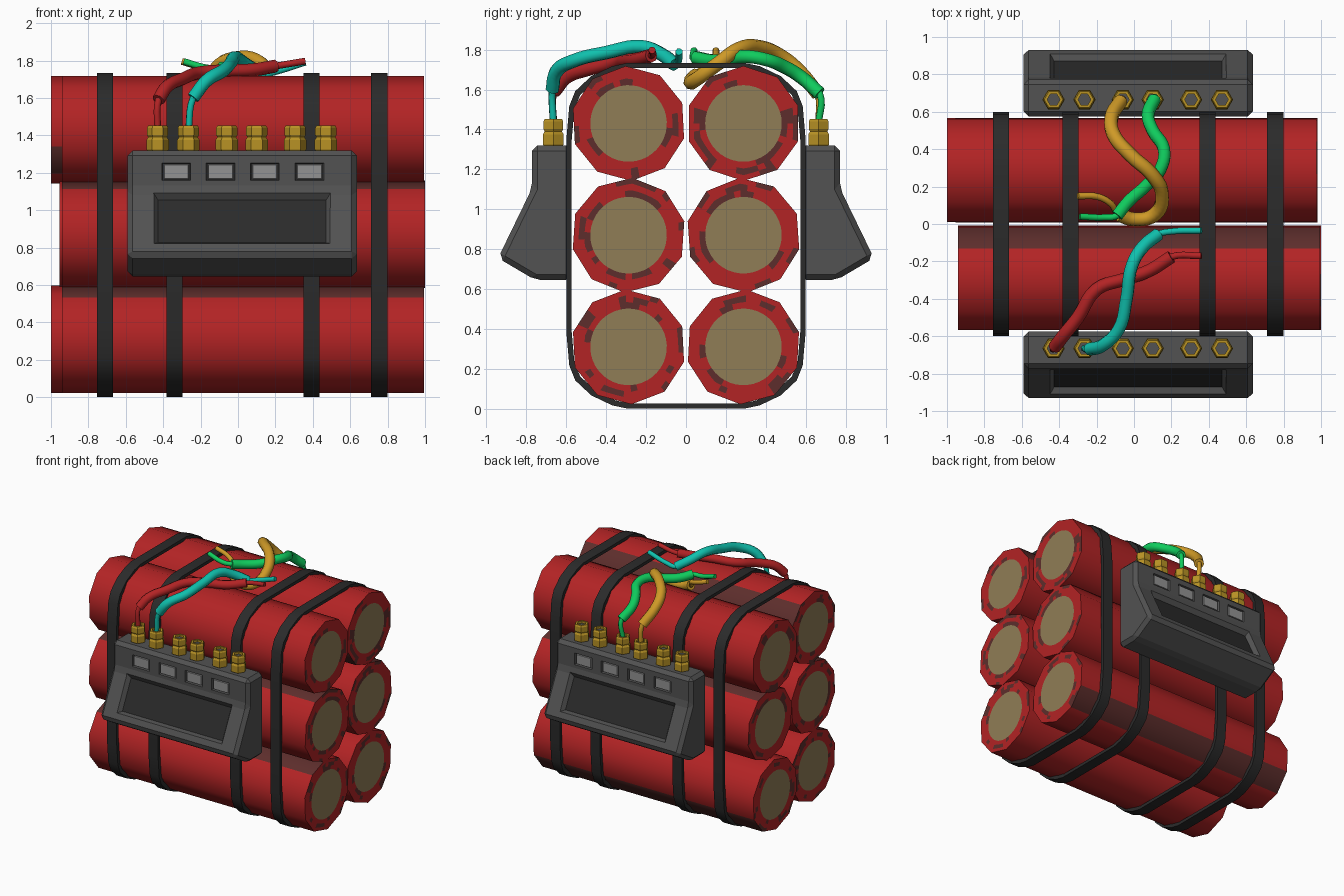
import bpy, bmesh, math, random
from mathutils import Vector, Matrix

if "Cube" in bpy.data.objects:
    bpy.data.objects.remove(bpy.data.objects["Cube"])

random.seed(4)

def material(name, r, g, b):
    m = bpy.data.materials.new(name)
    m.diffuse_color = (r, g, b, 1)
    m.use_nodes = True
    m.node_tree.nodes["Principled BSDF"].inputs["Base Color"].default_value = m.diffuse_color
    return m

RED = material("red paper", 0.45, 0.017, 0.018)
SCUFF = material("scuffed dark red", 0.11, 0.027, 0.025)
TAN = material("tan filling", 0.28, 0.205, 0.093)
CASE = material("grey case", 0.085, 0.085, 0.085)
BLACK = material("black band", 0.024, 0.024, 0.024)
BUTTON = material("light grey button", 0.29, 0.29, 0.29)
GOLD = material("gold connector", 0.48, 0.29, 0.018)
TEAL = material("teal wire", 0.005, 0.53, 0.42)
GREEN = material("green wire", 0.005, 0.60, 0.11)
AMBER = material("amber wire", 0.62, 0.32, 0.02)

def finish(bm, name, mats, angle=None, recalc=True):
    if recalc:
        bmesh.ops.recalc_face_normals(bm, faces=bm.faces)
    me = bpy.data.meshes.new(name)
    bm.to_mesh(me)
    bm.free()
    for m in mats:
        me.materials.append(m)
    ob = bpy.data.objects.new(name, me)
    bpy.context.collection.objects.link(ob)
    bpy.ops.object.select_all(action='DESELECT')
    ob.select_set(True)
    bpy.context.view_layer.objects.active = ob
    if angle:
        bpy.ops.object.shade_smooth_by_angle(angle=math.radians(angle))
    return ob

# Red tubes: ten-sided wall, scuffed end rings, tan filling
def stick(name, y, z, x0, x1, dark, turn, r=0.288):
    bm = bmesh.new()
    cor = [(y + r * math.cos(a), z + r * math.sin(a))
           for a in (math.radians(18 + turn + 36 * k) for k in range(10))]
    ends = [[bm.verts.new((x, *c)) for c in cor] for x in (x0, x1)]
    for k in range(10):
        j = (k + 1) % 10
        f = bm.faces.new((ends[0][k], ends[0][j], ends[1][j], ends[1][k]))
        f.normal_update()
        if f.normal.y * (cor[k][0] - y) + f.normal.z * (cor[k][1] - z) < 0:
            f.normal_flip()
        f.material_index = 1 if k == dark else 0
    for x, side in ((x0, -1), (x1, 1)):
        rings = []
        for t in (0, 0.3, 0.65, 1):
            ring = []
            for i in range(40):
                a, b = Vector(cor[i // 4]), Vector(cor[(i // 4 + 1) % 10])
                p = a.lerp(b, (i % 4) / 4)
                c = Vector((y, z))
                q = c + (p - c).normalized() * 0.192
                ring.append(bm.verts.new((x, *p.lerp(q, t))))
            rings.append(ring)
        caps = []
        for a, b in zip(rings, rings[1:]):
            run = 0
            for i in range(40):
                j = (i + 1) % 40
                f = bm.faces.new((a[i], a[j], b[j], b[i]))
                if run == 0 and random.random() < 0.13:
                    run = random.randint(1, 3)
                if run:
                    f.material_index = 1
                    run -= 1
                caps.append(f)
        disc = bm.faces.new(rings[-1])
        disc.material_index = 2
        for f in caps + [disc]:
            f.normal_update()
            if f.normal.x * side < 0:
                f.normal_flip()
    finish(bm, name, [RED, SCUFF, TAN], 40, False)

for name, y, z, x0, x1, dark, turn in (
        ("front_top_stick", -0.288, 1.43, -0.94, 0.995, 0, 3),
        ("front_middle_stick", -0.288, 0.87, -0.94, 1.0, 2, -4),
        ("front_bottom_stick", -0.288, 0.31, -0.94, 0.995, 2, 3),
        ("back_top_stick", 0.288, 1.43, -1.0, 0.975, 5, 0),
        ("back_middle_stick", 0.288, 0.87, -0.955, 0.98, 1, 4),
        ("back_bottom_stick", 0.288, 0.31, -1.0, 0.975, 8, -3)):
    stick(name, y, z, x0, x1, dark, turn)

# Black straps wrapped round the bundle
quarter = [(0.6, 0.48), (0.585, 0.65), (0.555, 0.725), (0.475, 0.80), (0.37, 0.85), (0.29, 0.867)]
loop = quarter + [(-y, z) for y, z in quarter[::-1]]
loop += [(-y, -z) for y, z in quarter] + [(y, -z) for y, z in quarter[::-1]]
for n, x in enumerate((-0.711, -0.34, 0.393, 0.755)):
    bm = bmesh.new()
    rows = [[bm.verts.new((x + dx, py * ky, 0.867 + pz * kz)) for py, pz in loop]
            for dx, ky, kz in ((-0.043, 1, 1), (0.043, 1, 1), (0.043, 0.957, 0.971), (-0.043, 0.957, 0.971))]
    for i in range(len(loop)):
        j = (i + 1) % len(loop)
        for a in range(4):
            b = (a + 1) % 4
            bm.faces.new((rows[a][i], rows[a][j], rows[b][j], rows[b][i]))
    finish(bm, f"strap_{n + 1}", [BLACK], 35)

# Control boxes, one on each long side
SLOPE = Vector((0, -0.897, 0.442))
FRONT = Vector((0, -1, 0))
PROFILE = [(-0.575, 1.32), (-0.772, 1.32), (-0.772, 1.105), (-0.942, 0.755), (-0.755, 0.645), (-0.575, 0.645)]
BUTTONS = (-0.33, -0.093, 0.143, 0.382)
PLUGS = (-0.43, -0.265, -0.06, 0.10, 0.305, 0.47)

def block(bm, x, y, z, n, w, h, top, bottom, taper):
    """Box on a face: local z follows the normal, its lower end narrowed by taper."""
    up = n.cross(Vector((1, 0, 0)))
    o = Vector((x, y, z))
    def ring(d, t):
        return [bm.verts.new(o + Vector((sx * (w / 2 - t), 0, 0)) + up * sy * (h / 2 - t) + n * d)
                for sx, sy in ((-1, -1), (1, -1), (1, 1), (-1, 1))]
    a, b = ring(top, 0), ring(bottom, taper)
    bm.faces.new(a)
    bm.faces.new(b)
    for i in range(4):
        j = (i + 1) % 4
        bm.faces.new((a[i], a[j], b[j], b[i]))

def sided(bm, s):
    for v in bm.verts:
        v.co.y *= s

for side, s in (("front", 1), ("back", -1)):
    bm = bmesh.new()
    ends = [[bm.verts.new((x, *p)) for p in PROFILE] for x in (-0.59, 0.635)]
    for e in ends:
        bm.faces.new(e)
    for i in range(6):
        j = (i + 1) % 6
        bm.faces.new((ends[0][i], ends[0][j], ends[1][j], ends[1][i]))
    sided(bm, s)
    bmesh.ops.recalc_face_normals(bm, faces=bm.faces)
    bmesh.ops.bevel(bm, geom=bm.edges[:], offset=0.027, segments=1, affect='EDGES')
    case = finish(bm, side + "_control_case", [CASE])

    # recesses for screen and buttons
    bm = bmesh.new()
    block(bm, 0.022, -0.846, 0.955, SLOPE, 0.97, 0.325, 0.02, -0.04, 0.04)
    for x in BUTTONS:
        block(bm, x, -0.772, 1.205, FRONT, 0.165, 0.105, 0.02, -0.025, 0.012)
    sided(bm, s)
    cutter = finish(bm, side + "_recess_cutter", [CASE])
    cutter.hide_render = True
    bpy.context.view_layer.objects.active = case
    mod = case.modifiers.new("recesses", 'BOOLEAN')
    mod.operation = 'DIFFERENCE'
    mod.object = cutter
    bpy.ops.object.modifier_apply(modifier=mod.name)
    bpy.data.objects.remove(cutter)

    # dark screen and light buttons
    bm = bmesh.new()
    block(bm, 0.022, -0.846, 0.955, SLOPE, 0.902, 0.257, -0.034, -0.041, 0)
    sided(bm, s)
    finish(bm, side + "_screen", [BLACK])
    bm = bmesh.new()
    for x in BUTTONS:
        block(bm, x, -0.772, 1.205, FRONT, 0.128, 0.074, -0.004, -0.03, -0.006)
    sided(bm, s)
    finish(bm, side + "_buttons", [BUTTON])

    # hexagonal gold connectors with a grey socket
    lathe = [(0.05, 1.31), (0.06, 1.325), (0.06, 1.375), (0.05, 1.39), (0.057, 1.402),
             (0.057, 1.44), (0.05, 1.452), (0.034, 1.452), (0.034, 1.435)]
    bm = bmesh.new()
    for x in PLUGS:
        rings = [[bm.verts.new((x + r * math.cos(k * math.pi / 3), -0.665 + r * math.sin(k * math.pi / 3), z))
                  for k in range(6)] for r, z in lathe]
        for a, b in zip(rings, rings[1:]):
            for i in range(6):
                j = (i + 1) % 6
                bm.faces.new((a[i], a[j], b[j], b[i]))
        bm.faces.new(rings[0])
        bm.faces.new(rings[-1]).material_index = 1
    sided(bm, s)
    finish(bm, side + "_connectors", [GOLD, CASE])

# Wires: thin core along the whole path, thick sheath over the middle
def wire(name, mat, pts, first, last, thick=0.035):
    cu = bpy.data.curves.new(name, 'CURVE')
    cu.dimensions = '3D'
    cu.bevel_depth = 1
    cu.bevel_resolution = 2
    cu.resolution_u = 5
    cu.use_fill_caps = True
    for path, rad in ((pts, 0.018), (pts[first:last + 1], thick)):
        sp = cu.splines.new('BEZIER')
        sp.bezier_points.add(len(path) - 1)
        for bp, p in zip(sp.bezier_points, path):
            bp.co = p
            bp.radius = rad
            bp.handle_left_type = bp.handle_right_type = 'AUTO'
    cu.materials.append(mat)
    ob = bpy.data.objects.new(name, cu)
    bpy.context.collection.objects.link(ob)
    bpy.ops.object.select_all(action='DESELECT')
    ob.select_set(True)
    bpy.context.view_layer.objects.active = ob
    bpy.ops.object.convert(target='MESH')
    bpy.ops.object.shade_smooth_by_angle(angle=math.radians(50))

wire("red_wire", RED, [(-0.43, -0.665, 1.43), (-0.425, -0.66, 1.59), (-0.38, -0.6, 1.66), (-0.3, -0.5, 1.7),
     (-0.2, -0.35, 1.735), (-0.05, -0.295, 1.745), (0.08, -0.25, 1.75), (0.2, -0.175, 1.77), (0.36, -0.17, 1.797)], 1, 7)
wire("teal_wire", TEAL, [(-0.265, -0.665, 1.43), (-0.24, -0.67, 1.6), (-0.17, -0.65, 1.69), (-0.08, -0.56, 1.745),
     (-0.04, -0.4, 1.785), (-0.01, -0.22, 1.815), (0.05, -0.12, 1.775), (0.13, -0.055, 1.725), (0.2, -0.04, 1.74),
     (0.36, -0.035, 1.79)], 1, 7)
wire("green_wire", GREEN, [(0.1, 0.665, 1.43), (0.11, 0.67, 1.58), (0.075, 0.58, 1.66), (0.1, 0.5, 1.71),
     (0.16, 0.4, 1.75), (0.14, 0.29, 1.765), (0.06, 0.2, 1.745), (-0.03, 0.12, 1.745), (-0.09, 0.045, 1.76),
     (-0.16, 0.035, 1.76), (-0.29, 0.04, 1.795)], 1, 8)
wire("amber_wire", AMBER, [(-0.06, 0.665, 1.43), (-0.07, 0.66, 1.58), (-0.12, 0.57, 1.69), (-0.11, 0.48, 1.765),
     (-0.02, 0.37, 1.81), (0.1, 0.26, 1.8), (0.15, 0.16, 1.73), (0.11, 0.05, 1.65), (0.0, 0.025, 1.64),
     (-0.08, 0.05, 1.67), (-0.125, 0.11, 1.73), (-0.19, 0.145, 1.76), (-0.3, 0.15, 1.795)], 1, 9, 0.038)
